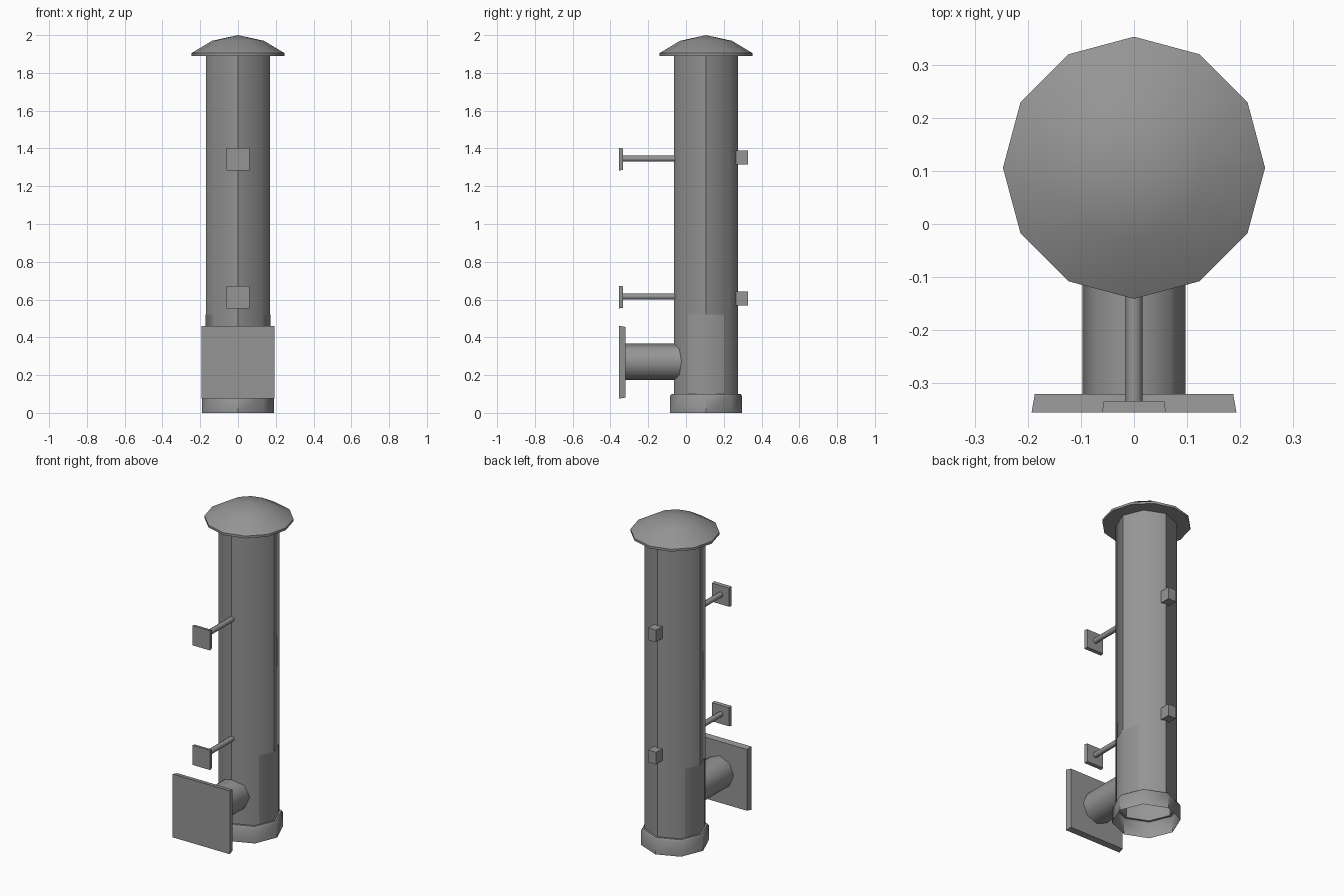
import bpy, bmesh, math
from mathutils import Matrix

cube = bpy.data.objects.get("Cube")
if cube:
    bpy.data.objects.remove(cube, do_unlink=True)

grey = bpy.data.materials.new("flat_grey")
grey.use_nodes = True
grey.diffuse_color = (0.3, 0.3, 0.3, 1)
grey.node_tree.nodes["Principled BSDF"].inputs["Base Color"].default_value = (0.3, 0.3, 0.3, 1)

AXIS = 0.106  # y of the main column


def finish(name, bm, smooth=None):
    """Turn a bmesh into an object; edges sharper than `smooth` stay hard."""
    bmesh.ops.recalc_face_normals(bm, faces=bm.faces)
    mesh = bpy.data.meshes.new(name)
    bm.to_mesh(mesh)
    bm.free()
    mesh.materials.append(grey)
    obj = bpy.data.objects.new(name, mesh)
    bpy.context.scene.collection.objects.link(obj)
    if smooth:
        bpy.ops.object.select_all(action='DESELECT')
        obj.select_set(True)
        bpy.context.view_layer.objects.active = obj
        bpy.ops.object.shade_smooth_by_angle(angle=math.radians(smooth))
    return obj


def lathe(name, profile, sides, smooth, hard_axes=False):
    """Spin (radius, z) points around the column axis."""
    bm = bmesh.new()
    rings = []
    for r, z in profile:
        if r == 0:
            rings.append([bm.verts.new((0, AXIS, z))] * sides)
        else:
            angles = [2 * math.pi * i / sides for i in range(sides)]
            rings.append([bm.verts.new((r * math.cos(a), AXIS + r * math.sin(a), z)) for a in angles])
    for low, high in zip(rings, rings[1:]):
        for i in range(sides):
            j = (i + 1) % sides
            corners = dict.fromkeys((low[i], low[j], high[j], high[i]))
            bm.faces.new(list(corners))
    obj = finish(name, bm, smooth)
    if hard_axes:
        # keep the four edges on the x and y axes hard
        verts = obj.data.vertices
        for e in obj.data.edges:
            a, b = (verts[k].co for k in e.vertices)
            on_axis = min(abs(a.x), abs(a.y - AXIS)) < 0.001
            if on_axis and abs(a.z - b.z) > 0.02:
                e.use_edge_sharp = True
    return obj


def rod(name, radius, sides, y0, y1, z, smooth=50):
    """Cylinder running along y."""
    bm = bmesh.new()
    turn = Matrix.Translation((0, (y0 + y1) / 2, z)) @ Matrix.Rotation(math.pi / 2, 4, 'X')
    bmesh.ops.create_cone(bm, cap_ends=True, segments=sides, radius1=radius,
                          radius2=radius, depth=y1 - y0, matrix=turn)
    return finish(name, bm, smooth)


def block(name, half_x, half_z, y0, y1, z, taper=0.0):
    """Box along y whose back face is smaller by `taper` on each side."""
    bm = bmesh.new()
    bmesh.ops.create_cube(bm, size=2)
    for v in bm.verts:
        inset = taper if v.co.y > 0 else 0
        v.co = (v.co.x * (half_x - inset), y1 if v.co.y > 0 else y0,
                z + v.co.z * (half_z - inset))
    return finish(name, bm)


# Main column, open at the bottom, with a wider foot collar
lathe("column_pipe", [(0.17, 0.1), (0.17, 1.89)], 8, 50, True)
lathe("foot_collar", [(0.19, 0), (0.19, 0.09), (0.183, 0.1), (0.17, 0.1)], 8, 50, True)

# Shallow rain cap
lathe("rain_cap", [(0, 1.89), (0.247, 1.89), (0.247, 1.904), (0.137, 1.97), (0, 2)], 12, 35)

# Thin cover strips wrapped on the column sides
for side, label in ((1, "left"), (-1, "right")):
    bm = bmesh.new()
    outline = [(0.134, -0.095), (0.172, 0), (0.134, 0.095)]
    low, high = ([bm.verts.new((side * x, AXIS + y, z)) for x, y in outline] for z in (0.1, 0.52))
    for i in range(2):
        bm.faces.new((low[i], low[i + 1], high[i + 1], high[i]))
    finish(label + "_cover_strip", bm, 60)

# Inlet pipe with its wall plate
rod("inlet_pipe", 0.097, 8, -0.325, 0.05, 0.27)
block("inlet_wall_plate", 0.193, 0.193, -0.355, -0.32, 0.268, 0.006)

# Two brackets: wall plate, stand-off rod and rear clamp block
for label, z in (("lower", 0.613), ("upper", 1.343)):
    block(label + "_bracket_plate", 0.06, 0.06, -0.355, -0.334, z, 0.003)
    rod(label + "_bracket_rod", 0.016, 8, -0.337, 0, z + 0.003)
    block(label + "_clamp_block", 0.027, 0.037, 0.25, 0.328, z + 0.008 * (1 if z > 1 else -1))
